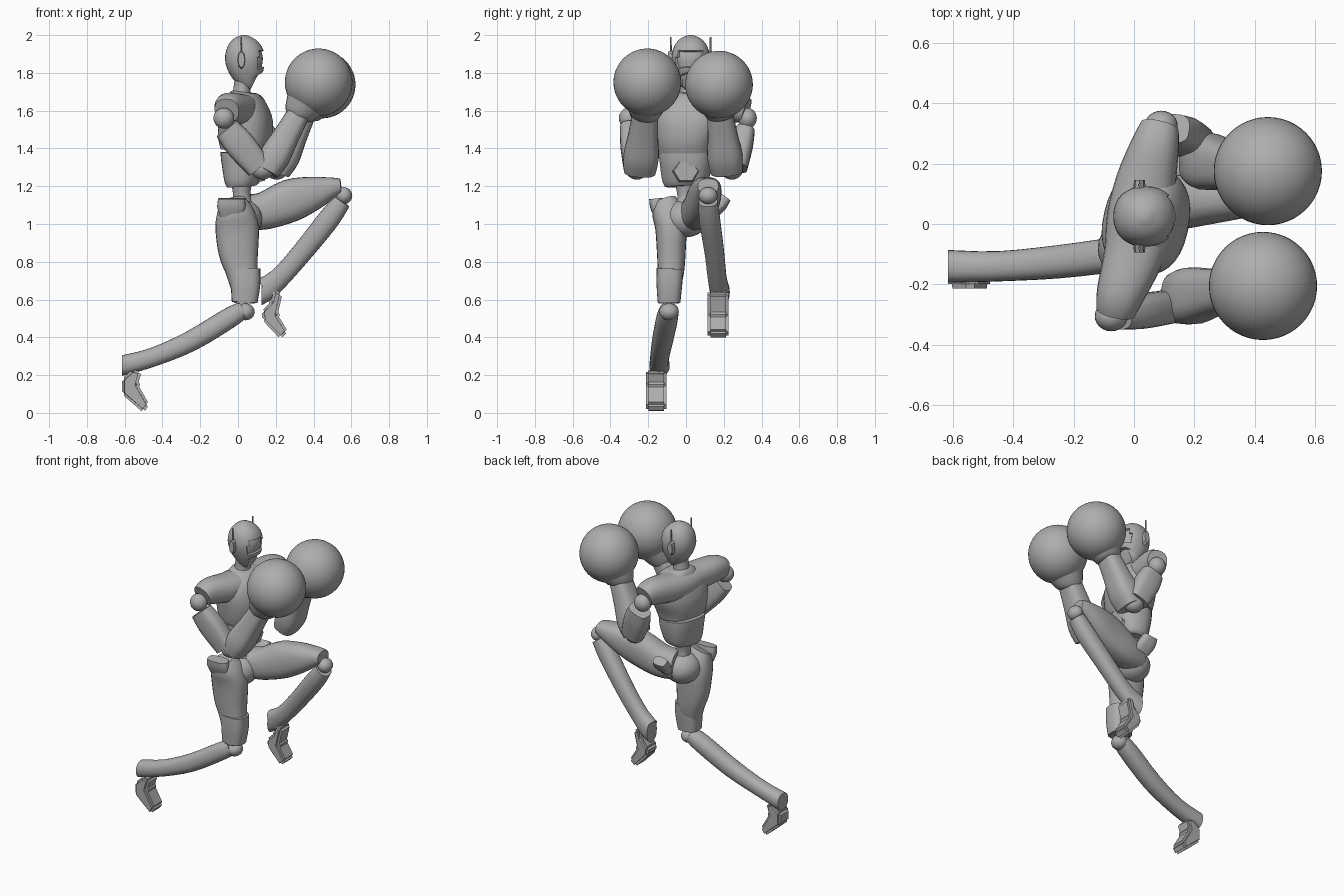
import bpy, bmesh, math
from mathutils import Vector, Matrix

if "Cube" in bpy.data.objects:
    bpy.data.objects.remove(bpy.data.objects["Cube"])

GREY = (0.42, 0.42, 0.42, 1)
mat = bpy.data.materials.new("plain grey")
mat.use_nodes = True
mat.diffuse_color = GREY
mat.node_tree.nodes["Principled BSDF"].inputs["Base Color"].default_value = GREY

Y = Vector((0, 1, 0))
Z = Vector((0, 0, 1))
CHEST_SIDE = Vector((.22, .97, 0))   # torso twists slightly


def finish(name, bm, angle=35):
    bmesh.ops.recalc_face_normals(bm, faces=bm.faces)
    mesh = bpy.data.meshes.new(name)
    bm.to_mesh(mesh)
    bm.free()
    mesh.materials.append(mat)
    ob = bpy.data.objects.new(name, mesh)
    bpy.context.collection.objects.link(ob)
    bpy.ops.object.select_all(action='DESELECT')
    ob.select_set(True)
    bpy.context.view_layer.objects.active = ob
    bpy.ops.object.shade_smooth_by_angle(angle=math.radians(angle))
    return ob


def smooth_rows(rows, steps):
    """Catmull-Rom interpolation of section rows."""
    rows = [Vector(r) for r in rows]
    p = [rows[0]] + rows + [rows[-1]]
    out = []
    for a, b, c, d in zip(p, p[1:], p[2:], p[3:]):
        for i in range(steps):
            t = i / steps
            out.append(b + (c - a) * (t / 2) + (a * 2 - b * 5 + c * 4 - d) * (t * t / 2)
                       + (b * 3 - a - c * 3 + d) * (t ** 3 / 2))
    return out + [rows[-1]]


def loft(name, rows, side=Y, power=2.0, last=None, n=24, steps=3):
    """Skin superellipse sections (x, y, z, depth, width) along a path."""
    rows = smooth_rows(rows, steps)
    bm = bmesh.new()
    rings = []
    for i, r in enumerate(rows):
        a, b = rows[max(i - 1, 0)], rows[min(i + 1, len(rows) - 1)]
        t = Vector(b[:3]) - Vector(a[:3])
        if last and i == len(rows) - 1:
            t = Vector(last)
        t.normalize()
        v = (side - t * side.dot(t)).normalized()
        u = v.cross(t)
        ring = []
        for k in range(n):
            c, s = math.cos(math.tau * k / n), math.sin(math.tau * k / n)
            c = math.copysign(abs(c) ** (2 / power), c)
            s = math.copysign(abs(s) ** (2 / power), s)
            ring.append(bm.verts.new(Vector(r[:3]) + u * (c * r[3]) + v * (s * r[4])))
        rings.append(ring)
    for a, b in zip(rings, rings[1:]):
        for k in range(n):
            bm.faces.new((a[k], a[(k + 1) % n], b[(k + 1) % n], b[k]))
    bm.faces.new(rings[0])
    bm.faces.new(rings[-1])
    return finish(name, bm)


def ball(name, loc, size, seg=24):
    bm = bmesh.new()
    bmesh.ops.create_uvsphere(bm, u_segments=seg, v_segments=seg // 2, radius=1,
                              matrix=Matrix.LocRotScale(Vector(loc), None, Vector(size)))
    return finish(name, bm)


def disc(name, loc, size, axis, seg):
    """Cylinder along an axis; size is given before it is turned."""
    rot = Z.rotation_difference(Vector(axis))
    bm = bmesh.new()
    bmesh.ops.create_cone(bm, cap_ends=True, segments=seg, radius1=1, radius2=.85, depth=2,
                          matrix=Matrix.LocRotScale(Vector(loc), rot, Vector(size)))
    return finish(name, bm)


def foot(name, outline, y, half):
    bm = bmesh.new()
    face = bm.faces.new([bm.verts.new((x, y - half, z)) for x, z in outline])
    ext = bmesh.ops.extrude_face_region(bm, geom=[face])
    bmesh.ops.translate(bm, vec=(0, 2 * half, 0),
                        verts=[g for g in ext["geom"] if isinstance(g, bmesh.types.BMVert)])
    bmesh.ops.bevel(bm, geom=bm.edges[:], offset=.014, segments=2, affect='EDGES')
    return finish(name, bm)


# Head with a recessed visor
head = loft("head", [(.085, .025, 1.75, .045, .045), (.066, .025, 1.765, .07, .065),
                     (.047, .025, 1.82, .096, .09), (.037, .025, 1.88, .106, .1),
                     (.036, .025, 1.94, .09, .088), (.038, .025, 1.98, .056, .056),
                     (.04, .025, 2.0, .012, .012)], power=2.2, n=32)
bm = bmesh.new()
bm.from_mesh(head.data)
visor = [f for f in bm.faces if f.normal.x > .6 and 1.82 < f.calc_center_median().z < 1.925]
bmesh.ops.inset_region(bm, faces=visor, thickness=.004, depth=0)
bmesh.ops.inset_region(bm, faces=visor, thickness=.002, depth=-.012)
bm.to_mesh(head.data)
bm.free()
head.data.shade_smooth()
bpy.context.view_layer.objects.active = head
head.select_set(True)
bpy.ops.object.shade_smooth_by_angle(angle=math.radians(35))
loft("neck", [(.02, .02, 1.66, .06, .065), (.02, .02, 1.71, .045, .05), (.035, .022, 1.79, .05, .055)])

# Ear pods and antennas
for label, s in (("left", 1), ("right", -1)):
    y = .025 + s * .105
    disc(label + "_ear_pod", (.018, y, 1.87), (.021, .05, .015), (0, s, 0), 8)
    disc(label + "_antenna", (.018, y, 1.94), (.005, .005, .05), (0, 0, 1), 6)

# Torso
loft("chest", [(.03, 0, 1.385, .12, .145), (.036, 0, 1.45, .138, .16), (.04, .01, 1.54, .14, .18),
               (.032, .02, 1.62, .115, .17), (.02, .02, 1.68, .075, .1), (.02, .02, 1.7, .05, .055)],
     side=CHEST_SIDE, power=2.4, n=32)
loft("shoulders", [(-.06, -.29, 1.6, .065, .065), (-.045, -.23, 1.615, .08, .08),
                   (.0, -.1, 1.605, .1, .085), (.02, .02, 1.6, .11, .09),
                   (.04, .14, 1.605, .1, .085), (.07, .26, 1.615, .08, .08),
                   (.085, .32, 1.6, .065, .065)], side=Z, power=2.3)
loft("abdomen", [(.02, -.005, 1.2, .075, .105), (.02, -.005, 1.23, .09, .122),
                 (.028, 0, 1.32, .112, .138), (.03, 0, 1.378, .118, .143)],
     side=CHEST_SIDE, power=2.5)
disc("belt_buckle", (.125, 0, 1.28), (.068, .075, .018), (1, 0, 0), 6)
loft("waist", [(.03, 0, 1.08, .06, .065), (.02, 0, 1.14, .045, .045), (.02, 0, 1.22, .055, .06)])
ball("pelvis", (.02, 0, 1.03), (.11, .12, .1))

# Arms: shoulder ball, upper arm, elbow, forearm with flared cuff, round glove
ARMS = {
    "right": ((-.075, -.305, 1.56), (-.06, -.3, 1.505), (.11, -.275, 1.3),
              (.15, -.245, 1.28), (.325, -.215, 1.59), (.427, -.205, 1.75)),
    "left": ((.09, .325, 1.56), (.12, .315, 1.5), (.2, .27, 1.3),
             (.21, .215, 1.28), (.355, .18, 1.59), (.443, .175, 1.738)),
}
for label, joints in ARMS.items():
    shoulder, top, low, elbow, wrist, fist = map(Vector, joints)
    ball(label + "_shoulder_ball", shoulder, (.055, .05, .055))
    loft(label + "_upper_arm", [(*top, .068, .05), (*top.lerp(low, .4), .08, .058),
                                (*low, .068, .055)], power=3)
    ball(label + "_elbow", low.lerp(elbow, .5), (.06, .06, .055))
    loft(label + "_forearm", [(*elbow, .068, .085), (*elbow.lerp(wrist, .25), .082, .094),
                              (*elbow.lerp(wrist, .6), .07, .08), (*wrist, .06, .068)], power=2.8)
    loft(label + "_glove_cuff", [(*elbow.lerp(wrist, .93), .066, .07), (*wrist, .085, .085),
                                 (*wrist.lerp(fist, .4), .115, .12)])
    ball(label + "_glove", fist, (.179, .179, .179), 48)

# Standing leg, shin trailing behind
loft("right_thigh", [(-.03, -.115, 1.12, .07, .065), (-.015, -.095, 1.06, .1, .085),
                     (-.005, -.08, .98, .115, .083), (.002, -.078, .85, .105, .076),
                     (.02, -.08, .75, .085, .07), (.035, -.09, .66, .072, .062),
                     (.035, -.09, .58, .055, .055)], power=2.4)
loft("right_knee_guard", [(.042, -.085, .765, .076, .07), (.04, -.088, .68, .078, .068),
                          (.035, -.09, .585, .068, .06)], power=3)
loft("right_hip_guard", [(-.035, -.15, 1.04, .06, .02), (-.035, -.155, 1.09, .075, .035),
                         (-.035, -.16, 1.135, .07, .035)], power=3)
ball("right_knee_ball", (.04, -.09, .535), (.048, .052, .045))
loft("right_shin", [(.025, -.09, .545, .045, .05), (-.05, -.1, .5, .055, .057),
                    (-.25, -.125, .38, .055, .055), (-.45, -.14, .295, .05, .05),
                    (-.615, -.14, .25, .054, .054)], last=(-1, 0, 0), power=2.3)
foot("right_foot", [(-.615, .18), (-.56, .23), (-.51, .22), (-.53, .15),
                    (-.47, .045), (-.5, 0), (-.615, .1)], -.158, .055)

# Raised leg, knee forward
loft("left_thigh", [(.03, .05, 1.06, .09, .085), (.14, .07, 1.07, .1, .09),
                    (.28, .09, 1.125, .113, .085), (.4, .108, 1.163, .09, .08),
                    (.5, .117, 1.193, .055, .067), (.545, .117, 1.2, .04, .055)], power=2.4)
loft("left_hip_guard", [(.06, .14, 1.06, .05, .03), (.05, .18, 1.1, .055, .035),
                        (.045, .21, 1.14, .045, .03)], power=3)
ball("left_knee_ball", (.56, .117, 1.15), (.045, .05, .045))
loft("left_shin", [(.55, .117, 1.12, .048, .05), (.48, .125, 1.025, .058, .056),
                   (.34, .15, .85, .055, .052), (.22, .165, .715, .055, .05),
                   (.125, .18, .64, .07, .052)], last=(-1, 0, 0), power=2.3)
foot("left_foot", [(.125, .54), (.175, .59), (.19, .66), (.235, .63),
                   (.21, .52), (.265, .43), (.225, .39), (.13, .49)], .17, .055)
